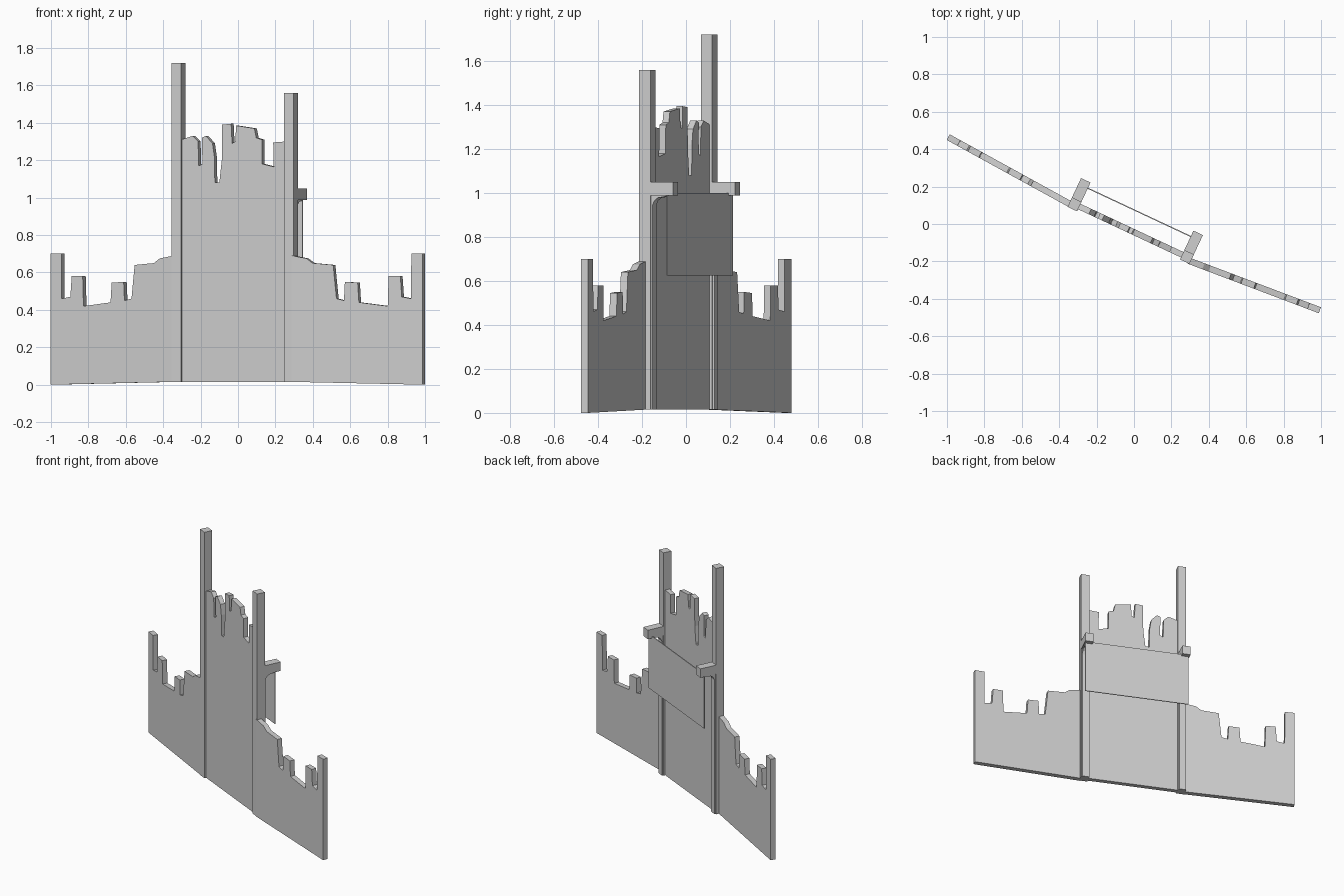
import bpy, bmesh, math
from mathutils import Matrix, Vector

cube = bpy.data.objects.get("Cube")
if cube:
    bpy.data.objects.remove(cube, do_unlink=True)

stone = bpy.data.materials.new("pale_grey")
stone.use_nodes = True
stone.diffuse_color = (0.62, 0.62, 0.62, 1)
stone.node_tree.nodes["Principled BSDF"].inputs["Base Color"].default_value = (0.62, 0.62, 0.62, 1)


def slab(name, profile, depth, frame, across=False):
    """Extrude a profile symmetrically; across=True puts the profile in the depth plane."""
    bm = bmesh.new()
    half = depth / 2
    verts = [bm.verts.new((-half, u, z) if across else (u, -half, z)) for u, z in profile]
    face = bm.faces.new(verts)
    out = bmesh.ops.extrude_face_region(bm, geom=[face])
    step = Vector((depth, 0, 0)) if across else Vector((0, depth, 0))
    bmesh.ops.translate(bm, vec=step, verts=[g for g in out["geom"] if isinstance(g, bmesh.types.BMVert)])
    bmesh.ops.transform(bm, matrix=frame, verts=bm.verts)
    bmesh.ops.recalc_face_normals(bm, faces=bm.faces)
    mesh = bpy.data.meshes.new(name)
    bm.to_mesh(mesh)
    bm.free()
    mesh.materials.append(stone)
    obj = bpy.data.objects.new(name, mesh)
    bpy.context.collection.objects.link(obj)
    return obj


def place(x, y, degrees):
    return Matrix.Translation((x, y, 0)) @ Matrix.Rotation(math.radians(degrees), 4, "Z")


def rect(a, b, low, high):
    return [(a, low), (b, low), (b, high), (a, high)]


TILT = -25.1
BASE = 0.015

# Broken wing walls: same silhouette, measured outwards from the post
wing = [(0, BASE), (0.75, 0), (0.75, 0.70), (0.685, 0.70), (0.683, 0.46), (0.63, 0.47),
        (0.622, 0.58), (0.555, 0.58), (0.55, 0.42), (0.385, 0.44), (0.378, 0.545),
        (0.305, 0.55), (0.30, 0.45), (0.257, 0.46), (0.238, 0.64), (0.12, 0.65),
        (0.085, 0.675), (0, 0.69)]
slab("right_wing_wall", [(-u, z) for u, z in wing], 0.034, place(-0.336, 0.103, -28.8))
slab("left_wing_wall", wing, 0.034, place(0.292, -0.196, -20.7))

# Tall ragged centre wall, profile given in world x
centre = [(-0.295, BASE), (0.262, BASE), (0.262, 1.30), (0.195, 1.295), (0.198, 1.165),
          (0.136, 1.18), (0.134, 1.31), (0.104, 1.32), (0.094, 1.37), (-0.003, 1.385),
          (-0.008, 1.30), (-0.025, 1.29), (-0.03, 1.395), (-0.078, 1.39), (-0.08, 1.20),
          (-0.093, 1.08), (-0.117, 1.08), (-0.12, 1.22), (-0.13, 1.29), (-0.165, 1.33),
          (-0.187, 1.32), (-0.183, 1.18), (-0.203, 1.17), (-0.207, 1.30), (-0.235, 1.33),
          (-0.295, 1.31)]
mid = Vector((-0.0175, -0.0355))
stretch = 1 / math.cos(math.radians(TILT))
slab("centre_wall", [((x - mid.x) * stretch, z) for x, z in centre], 0.032, place(mid.x, mid.y, TILT))

# Posts, each with a rear beam and a curved brace below it
brace = [(0.0, BASE), (0.036, BASE), (0.036, 0.945), (0.045, 0.965), (0.062, 0.978),
         (0.105, 0.985), (0.105, 1.0), (0.0, 1.0)]
for side, x, y, top in (("right", -0.318, 0.105, 1.72), ("left", 0.283, -0.176, 1.56)):
    frame = place(x, y, TILT)
    slab(side + "_post", rect(-0.028, 0.028, BASE, top), 0.056, frame)
    slab(side + "_beam", rect(0.0, 0.142, 0.988, 1.05), 0.056, frame, across=True)
    slab(side + "_brace", brace, 0.042, frame, across=True)

# Thin panel hung between the two beams
offset = Matrix.Translation((0, 0.108, 0))
slab("hanging_panel", rect(-0.352, 0.352, 0.625, 1.0), 0.006, place(mid.x, mid.y, TILT) @ offset)
